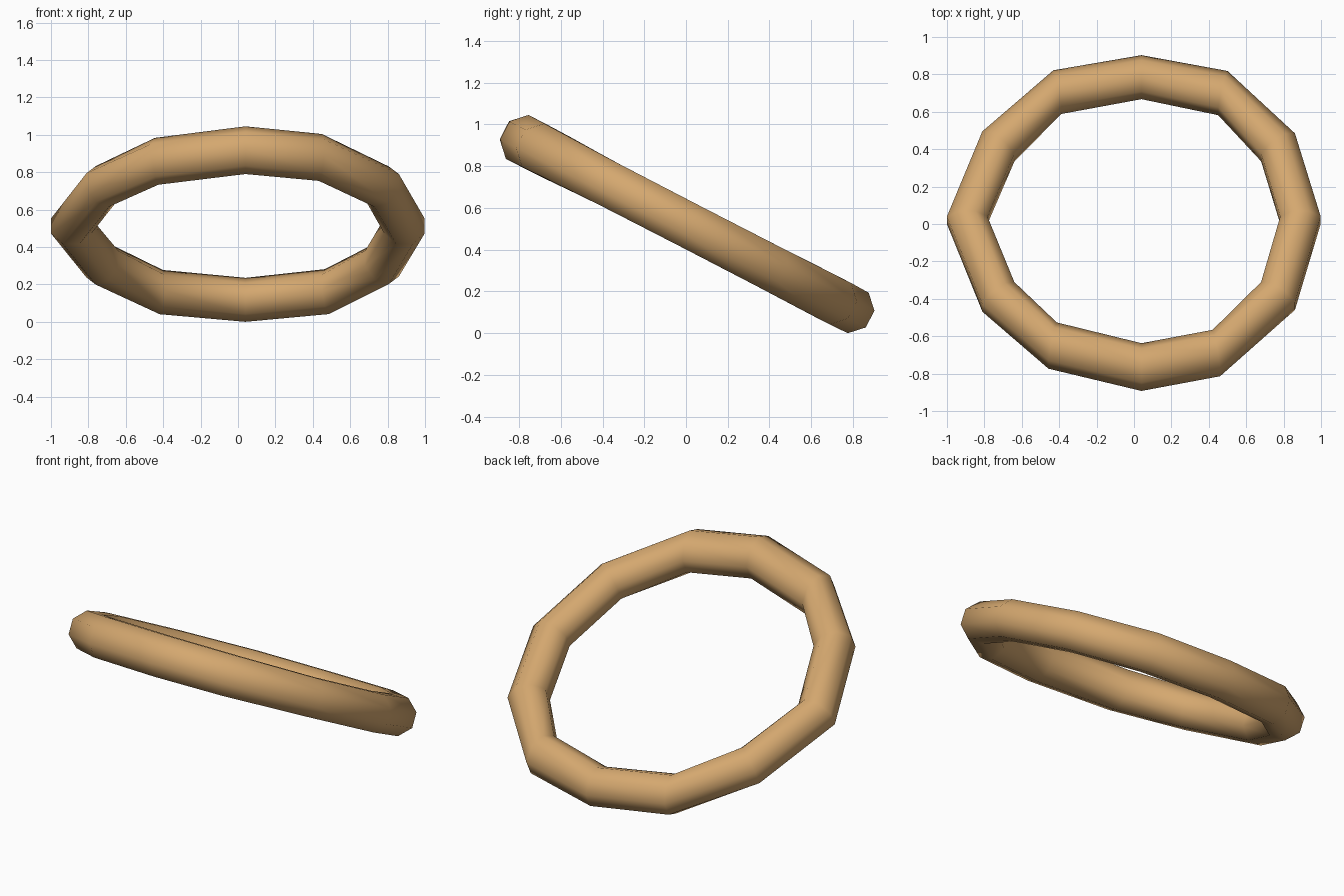
import bpy, bmesh, math
from mathutils import Vector

if "Cube" in bpy.data.objects:
    bpy.data.objects.remove(bpy.data.objects["Cube"])

TILT = math.radians(27.3)
SIDES = 8

# Ring stations seen from above: x, y, cross-section heading (degrees), tube radius
stations = [
    (0.04, 0.785, 90, 0.118), (0.475, 0.70, 77, 0.121), (0.77, 0.41, 34, 0.118),
    (0.89, 0.02, 0, 0.117), (0.77, -0.385, -34, 0.118), (0.44, -0.69, -80, 0.126),
    (0.04, -0.765, -90, 0.128), (-0.435, -0.65, -101, 0.126), (-0.725, -0.39, -142, 0.117),
    (-0.892, 0.02, 180, 0.117), (-0.725, 0.415, 142, 0.118), (-0.41, 0.705, 101, 0.119),
]

# Axes of the tilted ring plane (high at the front, low at the back)
along = Vector((0, math.cos(TILT), -math.sin(TILT)))
normal = Vector((0, math.sin(TILT), math.cos(TILT)))

bm = bmesh.new()
rings = []
for x, y, heading, radius in stations:
    h = math.radians(heading)
    centre = Vector((x, y, 0.524 - y * math.tan(TILT)))
    outward = Vector((math.cos(h), 0, 0)) + along * math.sin(h)
    ring = []
    for k in range(SIDES):
        a = 2 * math.pi * (k + 0.5) / SIDES
        ring.append(bm.verts.new(centre + radius * (outward * math.cos(a) + normal * math.sin(a))))
    rings.append(ring)

# Bridge the octagonal sections into a closed tube
for i, ring in enumerate(rings):
    nxt = rings[(i + 1) % len(rings)]
    for k in range(SIDES):
        j = (k + 1) % SIDES
        bm.faces.new((ring[k], ring[j], nxt[j], nxt[k])).smooth = True
bmesh.ops.recalc_face_normals(bm, faces=bm.faces)

# Rest the lowest point on the ground
low = min(v.co.z for v in bm.verts)
bmesh.ops.translate(bm, vec=(0, 0, -low), verts=bm.verts)

mesh = bpy.data.meshes.new("ring")
bm.to_mesh(mesh)
bm.free()
obj = bpy.data.objects.new("ring", mesh)
bpy.context.collection.objects.link(obj)

mat = bpy.data.materials.new("tan")
mat.diffuse_color = (0.66, 0.39, 0.16, 1)
mat.use_nodes = True
mat.node_tree.nodes["Principled BSDF"].inputs["Base Color"].default_value = mat.diffuse_color
mesh.materials.append(mat)
